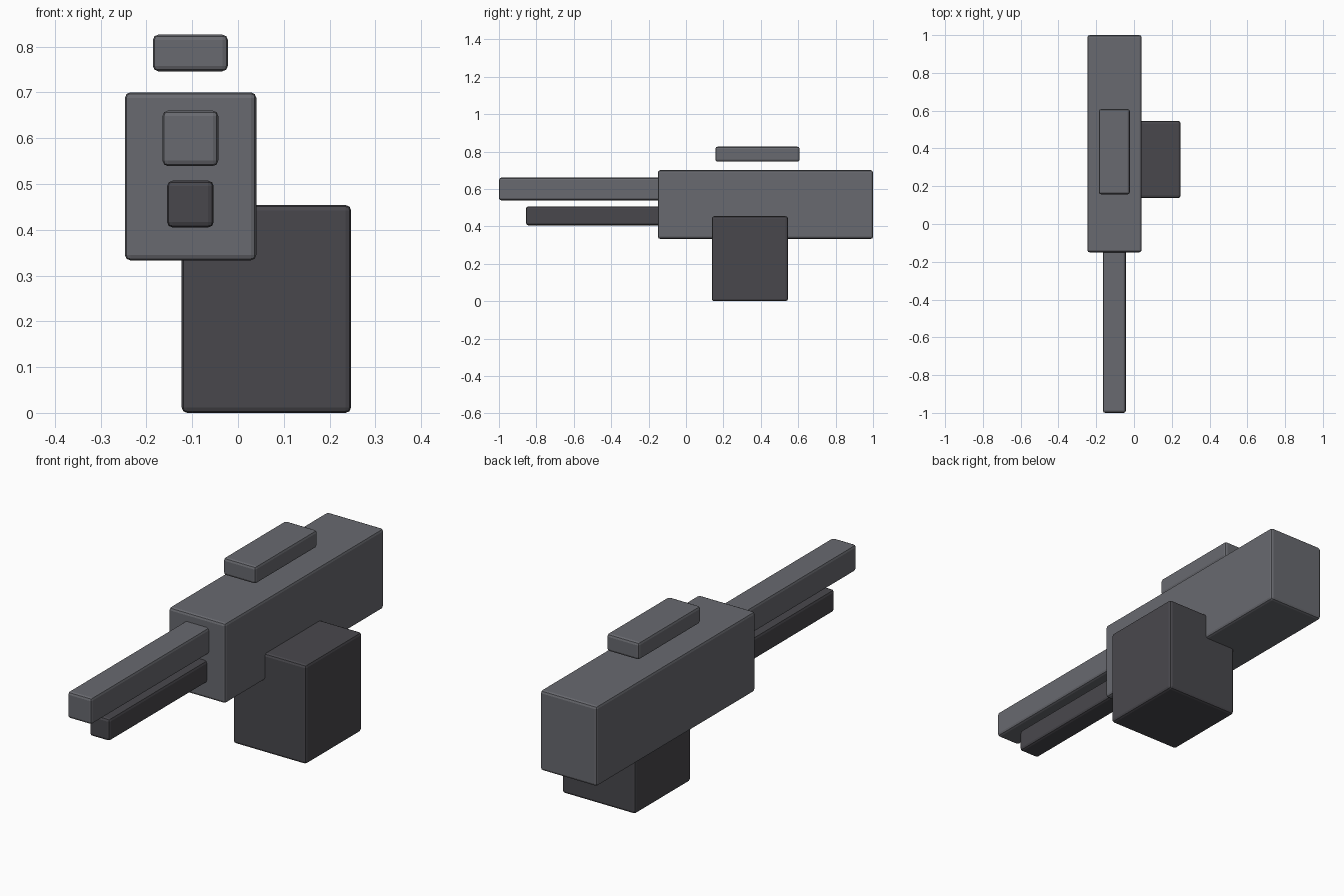
import bpy

cube = bpy.data.objects.get("Cube")
if cube:
    bpy.data.objects.remove(cube, do_unlink=True)


def make_material(name, color):
    mat = bpy.data.materials.new(name)
    mat.use_nodes = True
    mat.diffuse_color = color
    mat.node_tree.nodes["Principled BSDF"].inputs["Base Color"].default_value = color
    return mat


def rounded_box(name, low, high, mat, radius=0.012):
    """Box between two corners with softly rounded edges."""
    center = [(a + b) / 2 for a, b in zip(low, high)]
    bpy.ops.mesh.primitive_cube_add(size=1, location=center)
    obj = bpy.context.object
    obj.name = name
    obj.scale = [b - a for a, b in zip(low, high)]
    bpy.ops.object.transform_apply(location=False, rotation=False, scale=True)
    bevel = obj.modifiers.new("Rounded edges", "BEVEL")
    bevel.width = radius
    bevel.segments = 2
    obj.data.materials.append(mat)
    return obj


grey = make_material("steel grey", (0.14, 0.143, 0.16, 1))
dark = make_material("dark grey", (0.066, 0.064, 0.073, 1))

# Main housing
rounded_box("body", (-0.247, -0.15, 0.333), (0.04, 1.0, 0.70), grey)
# Twin barrels, running into the housing
rounded_box("upper_barrel", (-0.165, -1.0, 0.539), (-0.043, -0.12, 0.66), grey)
rounded_box("lower_barrel", (-0.155, -0.855, 0.405), (-0.053, -0.12, 0.507), dark)
# Sight floating above the housing
rounded_box("top_sight", (-0.186, 0.157, 0.746), (-0.022, 0.608, 0.826), grey)
# Ammunition box hung off the left side
rounded_box("ammo_box", (-0.123, 0.138, 0.0), (0.247, 0.545, 0.454), dark)
